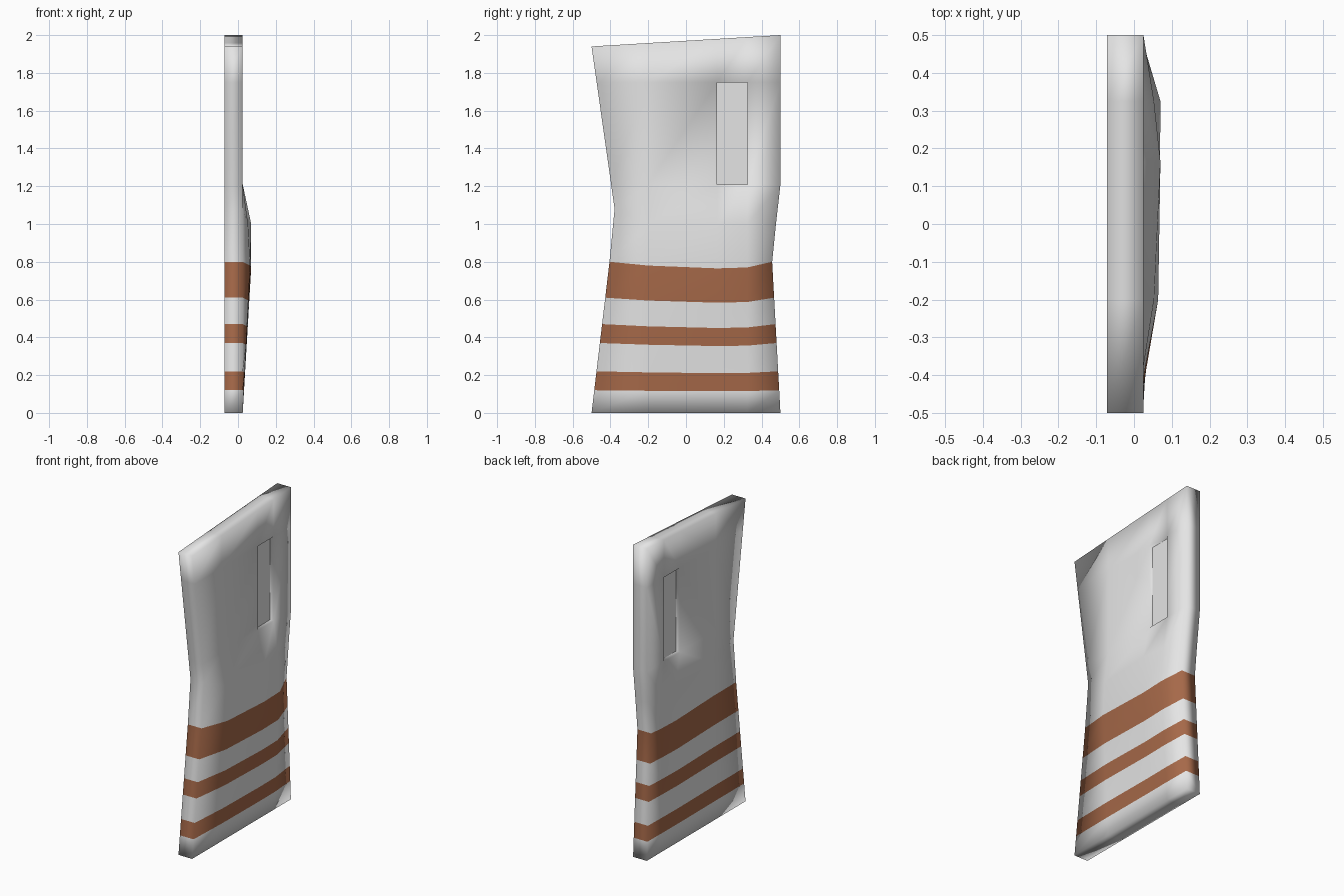
import bpy, bmesh

if "Cube" in bpy.data.objects:
    bpy.data.objects.remove(bpy.data.objects["Cube"])

def material(name, rgb):
    m = bpy.data.materials.new(name)
    m.diffuse_color = (*rgb, 1)
    m.use_nodes = True
    m.node_tree.nodes["Principled BSDF"].inputs["Base Color"].default_value = m.diffuse_color
    return m

WHITE = material("off white paint", (0.78, 0.78, 0.78))
BROWN = material("rust brown stripe", (0.38, 0.14, 0.066))

def interp(pts, z):
    for (z0, v0), (z1, v1) in zip(pts, pts[1:]):
        if z <= z1:
            return v0 + (v1 - v0) * (z - z0) / (z1 - z0)
    return pts[-1][1]

# crooked side outlines (height, y)
LEFT = [(0, -.5), (.8, -.405), (1.08, -.378), (1.94, -.5)]
RIGHT = [(0, .5), (.82, .455), (1.2, .5), (2, .5)]
ROWS = [0, .12, .22, .37, .47, .61, .80, 1.0, 1.21, 1.75, 2.0]
STRIPES = (1, 3, 5)
INNER = [-.2, .165, .325]          # inner columns, the last two frame the window
DROP = [0, .02, .035, .03, 0]      # stripe sag per column
BULGE = [0, .039, .044, .045, 0]   # dent depth per column at stripe height
BULGE_TOP = [0, .028, .045, .028, 0]

def door_point(r, c, side):
    z = ROWS[r]
    last = r == len(ROWS) - 1
    if c == 0:
        if last:
            z = 1.94
        elif r == 7:
            z = 1.08
        y = interp(LEFT, z)
    elif c == 4:
        y = interp(RIGHT, z)
    else:
        y = INNER[c - 1]
        if last:
            z = 1.94 + .06 * (y + .5)
    if r <= 6:
        k = z / .8
        b = BULGE[c] * k
        z -= DROP[c] * k
    else:
        b = BULGE_TOP[c] if r == 7 else 0
    return (.025 + b, y, z) if side else (-.072 + b * .6, y, z)

# door slab: two dented grids joined around the rim and the window hole
bm = bmesh.new()
R, C = len(ROWS), 5
grid = [[[bm.verts.new(door_point(r, c, s)) for c in range(C)] for r in range(R)] for s in (0, 1)]

def quad(points, stripe=False):
    f = bm.faces.new([grid[s][r][c] for s, r, c in points])
    f.smooth = True
    f.material_index = 1 if stripe else 0

def wall(a, b, stripe=False):
    quad([(0, *a), (0, *b), (1, *b), (1, *a)], stripe)

for r in range(R - 1):
    stripe = r in STRIPES
    for c in range(C - 1):
        if (r, c) != (8, 2):
            for s in (0, 1):
                quad([(s, r, c), (s, r, c + 1), (s, r + 1, c + 1), (s, r + 1, c)], stripe)
    for c in (0, C - 1):
        wall((r, c), (r + 1, c), stripe)
for c in range(C - 1):
    wall((0, c), (0, c + 1))
    wall((R - 1, c), (R - 1, c + 1))
hole = [(8, 2), (8, 3), (9, 3), (9, 2)]
for a, b in zip(hole, hole[1:] + hole[:1]):
    wall(a, b)
bmesh.ops.recalc_face_normals(bm, faces=bm.faces)

def add_object(name, bm, mats):
    me = bpy.data.meshes.new(name)
    bm.to_mesh(me)
    bm.free()
    for m in mats:
        me.materials.append(m)
    ob = bpy.data.objects.new(name, me)
    bpy.context.collection.objects.link(ob)

add_object("door_slab", bm, (WHITE, BROWN))

# flat panel set back inside the window hole
bm = bmesh.new()
bmesh.ops.create_cube(bm, size=1)
for v in bm.verts:
    v.co = (-.0235 + v.co.x * .045, .245 + v.co.y * .16, 1.48 + v.co.z * .54)
add_object("window_panel", bm, (WHITE,))
